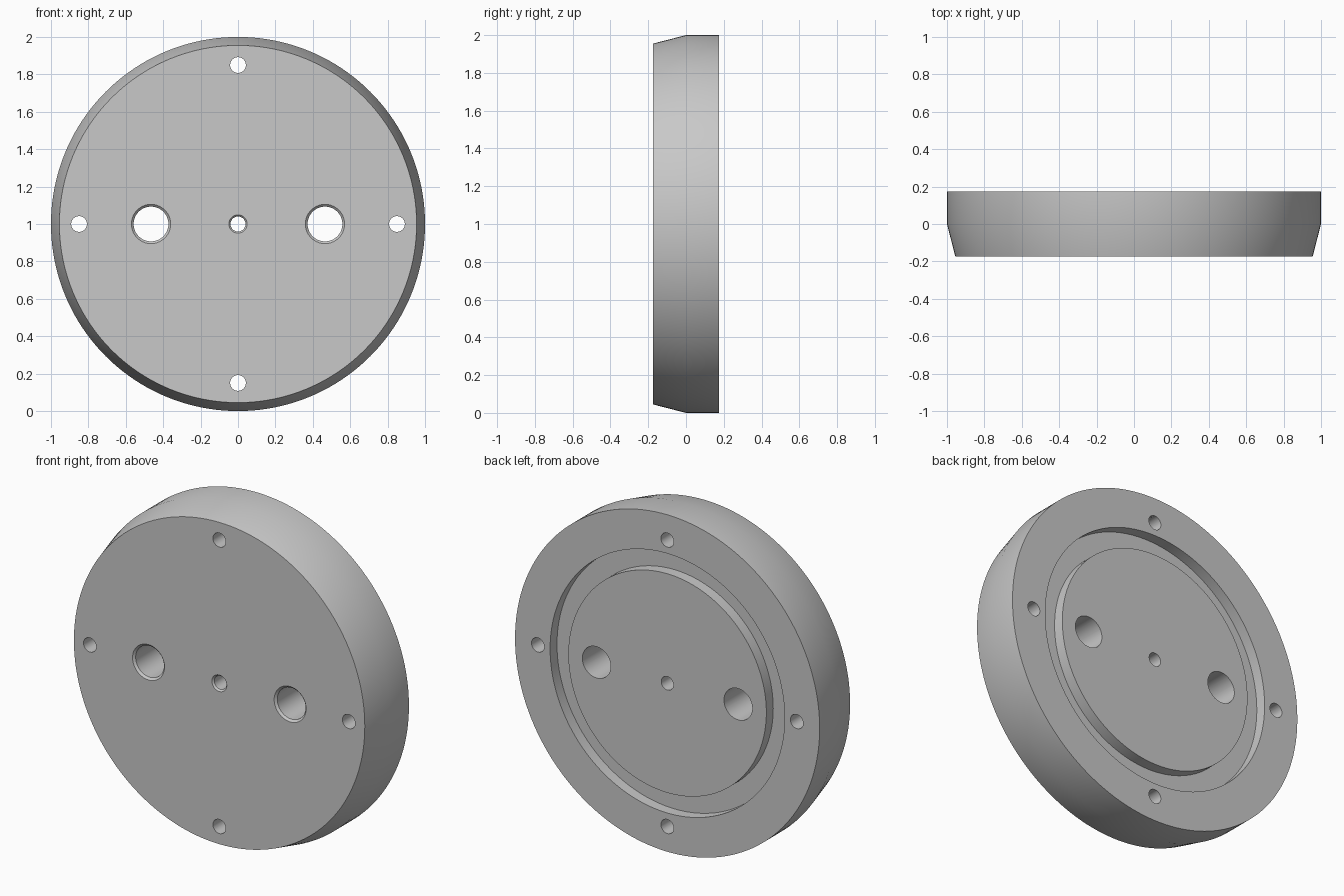
import bpy
import bmesh
from math import cos, sin, tau

# Remove the default cube
cube = bpy.data.objects.get("Cube")
if cube:
    bpy.data.objects.remove(cube, do_unlink=True)

# Single grey material
GREY = (0.58, 0.58, 0.58, 1.0)
metal = bpy.data.materials.new("plain grey metal")
metal.use_nodes = True
metal.diffuse_color = GREY
metal.node_tree.nodes["Principled BSDF"].inputs["Base Color"].default_value = GREY

BACK, FRONT, PAST = 0.175, -0.175, 0.2


def lathe(name, profile, x=0.0, z=1.0, steps=128, closed=False):
    """Revolve (radius, y) points around a y-parallel axis through (x, z)."""
    bm = bmesh.new()
    rings = []
    for i in range(steps):
        a = tau * i / steps
        rings.append([bm.verts.new((x + r * cos(a), y, z + r * sin(a))) for r, y in profile])
    count = len(profile)
    for i in range(steps):
        here, there = rings[i], rings[(i + 1) % steps]
        for j in range(count if closed else count - 1):
            k = (j + 1) % count
            bm.faces.new((here[j], here[k], there[k], there[j]))
    bmesh.ops.remove_doubles(bm, verts=bm.verts, dist=1e-5)
    bmesh.ops.recalc_face_normals(bm, faces=bm.faces)
    mesh = bpy.data.meshes.new(name)
    bm.to_mesh(mesh)
    bm.free()
    mesh.materials.append(metal)
    obj = bpy.data.objects.new(name, mesh)
    bpy.context.collection.objects.link(obj)
    return obj


# Disc with tapered front rim, ring groove in the back and chamfered centre hole
disc = lathe("round_flange", [
    (0.049, FRONT), (0.955, FRONT), (1.0, 0.0), (1.0, BACK),
    (0.77, BACK), (0.77, 0.11), (0.65, 0.11), (0.65, BACK),
    (0.04, BACK), (0.04, -0.165)], steps=160, closed=True)

# Two large holes, chamfered at the front
large = [(0, -PAST), (0.13, -PAST), (0.093, -0.163), (0.093, PAST), (0, PAST)]
cutters = [lathe("large_hole_cutter", large, x=s * 0.465, steps=64) for s in (-1, 1)]

# Four bolt holes near the rim
small = [(0, -PAST), (0.042, -PAST), (0.042, PAST), (0, PAST)]
for dx, dz in ((1, 0), (0, 1), (-1, 0), (0, -1)):
    cutters.append(lathe("bolt_hole_cutter", small, 0.85 * dx, 1 + 0.85 * dz, steps=40))

# Cut the holes
bpy.ops.object.select_all(action="DESELECT")
bpy.context.view_layer.objects.active = disc
disc.select_set(True)
for cutter in cutters:
    cutter.hide_render = True
    mod = disc.modifiers.new("hole", "BOOLEAN")
    mod.operation = "DIFFERENCE"
    mod.solver = "EXACT"
    mod.object = cutter
    bpy.ops.object.modifier_apply(modifier=mod.name)
    bpy.data.objects.remove(cutter, do_unlink=True)

# Smooth the round walls, keep the rims crisp
bpy.ops.object.shade_smooth_by_angle(angle=0.52)
